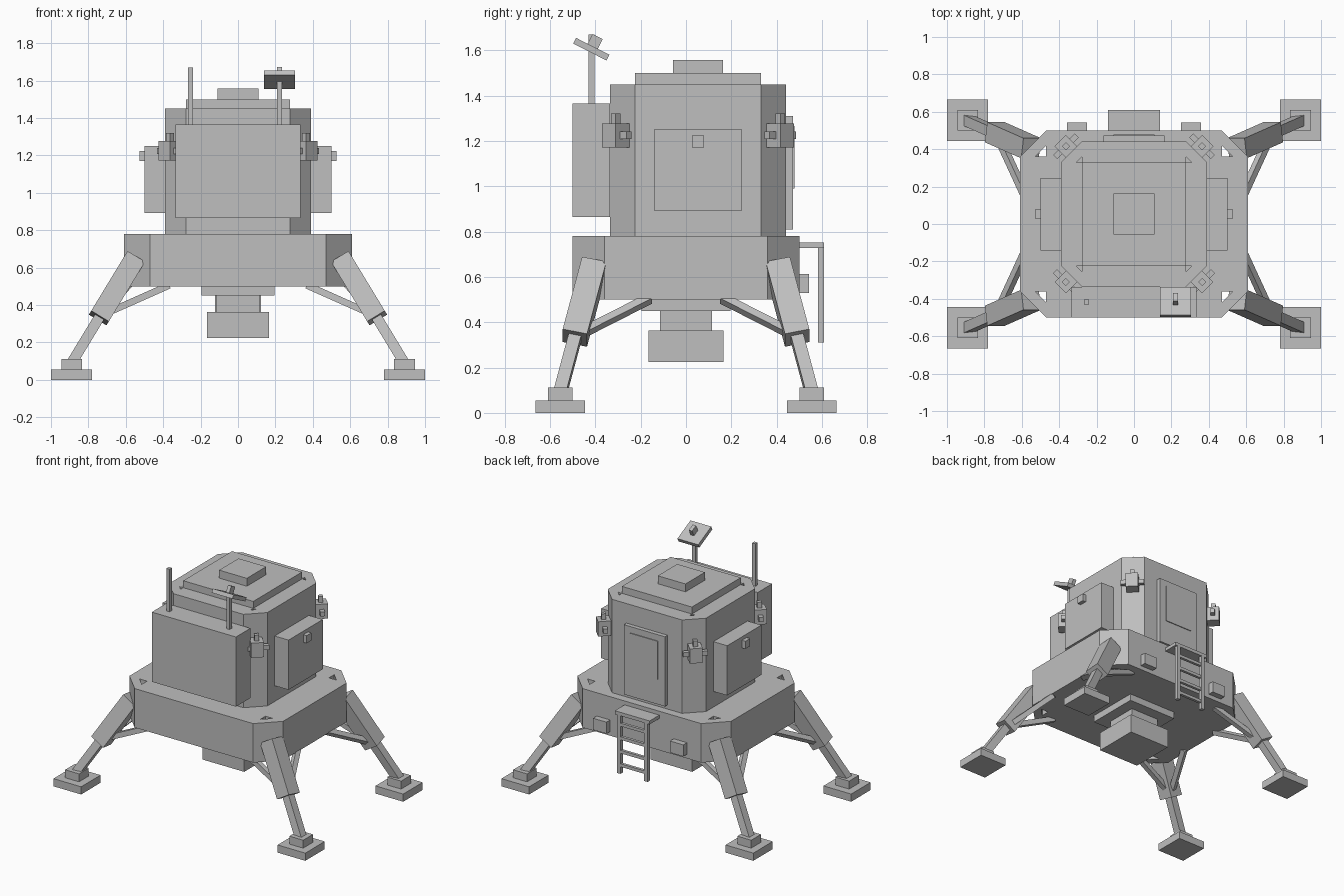
import bpy, bmesh
from mathutils import Vector, Matrix

if "Cube" in bpy.data.objects:
    bpy.data.objects.remove(bpy.data.objects["Cube"])

grey = bpy.data.materials.new("plain grey")
grey.diffuse_color = (0.52, 0.52, 0.52, 1)
grey.use_nodes = True
grey.node_tree.nodes["Principled BSDF"].inputs["Base Color"].default_value = grey.diffuse_color
CORNERS = [(sx, sy) for sx in (-1, 1) for sy in (-1, 1)]


def finish(bm, name):
    bmesh.ops.recalc_face_normals(bm, faces=bm.faces[:])
    me = bpy.data.meshes.new(name)
    bm.to_mesh(me)
    bm.free()
    me.materials.append(grey)
    ob = bpy.data.objects.new(name, me)
    bpy.context.collection.objects.link(ob)
    return ob


def add_cube(bm, centre, size, rot=Matrix.Identity(4)):
    m = Matrix.Translation(centre) @ rot @ Matrix.Diagonal((*size, 1))
    bmesh.ops.create_cube(bm, size=1, matrix=m)


def box(name, x, y, z):
    """Box from (min, max) ranges."""
    bm = bmesh.new()
    add_cube(bm, [sum(r) / 2 for r in (x, y, z)], [r[1] - r[0] for r in (x, y, z)])
    return finish(bm, name)


def bar(name, p, q, w):
    """Square bar between two points, one side kept square to the front view."""
    p, q = Vector(p), Vector(q)
    d = (q - p).normalized()
    u = Vector((0, 1, 0)).cross(d).normalized()
    v = d.cross(u)
    rot = Matrix((u, v, d)).transposed().to_4x4()
    bm = bmesh.new()
    add_cube(bm, (p + q) / 2, (w, w, (q - p).length), rot)
    return finish(bm, name)


def prism(bm, pts, z0, z1):
    lo = [bm.verts.new((x, y, z0)) for x, y in pts]
    hi = [bm.verts.new((x, y, z1)) for x, y in pts]
    bm.faces.new(lo)
    bm.faces.new(hi)
    for i in range(len(pts)):
        j = (i + 1) % len(pts)
        bm.faces.new((lo[i], lo[j], hi[j], hi[i]))


def octagon_body(name, hx, hy, cy, c, h, z0, z1):
    """Cross-shaped core with slanted corner panels that leave small gaps."""
    ix, iy, zc, dz = hx - c, hy - c, (z0 + z1) / 2, z1 - z0
    bm = bmesh.new()
    add_cube(bm, (0, cy, zc), (2 * ix, 2 * hy, dz))
    for s in (-1, 1):
        add_cube(bm, (s * (ix + c / 2), cy, zc), (c, 2 * iy, dz))
    for sx, sy in CORNERS:
        pts = [(ix + c, iy), (ix, iy + c), (ix, iy + h), (ix + h, iy)]
        prism(bm, [(sx * x, cy + sy * y) for x, y in pts], z0, z1)
    return finish(bm, name)


# Main bodies and roof
CY = 0.053
octagon_body("lower_stage", 0.61, 0.5, 0, 0.14, 0.06, 0.5, 0.78)
octagon_body("cabin", 0.39, 0.389, CY, 0.112, 0.03, 0.78, 1.45)
box("roof_plate", (-0.278, 0.278), (CY - 0.277, CY + 0.277), (1.45, 1.5))
box("roof_hatch", (-0.11, 0.11), (CY - 0.11, CY + 0.11), (1.5, 1.557))

# Front equipment box with two masts and a tilted dish
box("front_equipment_box", (-0.334, 0.334), (-0.5, -0.336), (0.865, 1.365))
box("antenna_mast", (-0.267, -0.241), (-0.43, -0.404), (1.365, 1.67))
box("dish_mast", (0.209, 0.235), (-0.43, -0.404), (1.365, 1.6))
tilt = Matrix.Rotation(-0.47, 4, 'X')
dish_at = Vector((0.222, -0.418, 1.605))
bm = bmesh.new()
add_cube(bm, dish_at, (0.165, 0.165, 0.028), tilt)
finish(bm, "dish_plate")
bm = bmesh.new()
add_cube(bm, dish_at + tilt.to_3x3() @ Vector((0, 0, 0.037)), (0.026, 0.05, 0.05), tilt)
finish(bm, "dish_feed")

# Side boxes with small knobs
for s in (-1, 1):
    box("side_box", sorted((s * 0.385, s * 0.5)), (CY - 0.194, CY + 0.194), (0.893, 1.25))
    box("side_knob", sorted((s * 0.5, s * 0.527)), (CY - 0.027, CY + 0.027), (1.17, 1.225))

# Thruster clusters on the cabin corners
for sx, sy in CORNERS:
    rot = Matrix.Rotation(0.785398 * sx * sy, 4, 'Z')   # local x points outward
    c = Vector((sx * 0.364, CY + sy * 0.363, 1.225))
    bm = bmesh.new()
    add_cube(bm, c, (0.085, 0.085, 0.106), rot)
    add_cube(bm, c + Vector((0, 0, 0.074)), (0.03, 0.03, 0.042), rot)
    for s in (-1, 1):
        add_cube(bm, c + rot.to_3x3() @ Vector((0, s * 0.062, 0)), (0.03, 0.04, 0.032), rot)
    finish(bm, "thruster_cluster")

# Rear door and window
box("rear_door", (-0.163, 0.163), (0.44, 0.472), (0.81, 1.31))
box("door_window", (-0.11, 0.11), (0.47, 0.478), (0.99, 1.265))

# Ladder with porch, and small rear lockers
box("ladder_porch", (-0.138, 0.138), (0.495, 0.61), (0.727, 0.752))
for s in (-1, 1):
    box("ladder_rail", (s * 0.108 - 0.014, s * 0.108 + 0.014), (0.582, 0.61), (0.31, 0.73))
    box("rear_locker", (s * 0.305 - 0.053, s * 0.305 + 0.053), (0.495, 0.542), (0.53, 0.613))
for i in range(4):
    z = 0.37 + i * 0.097
    box("ladder_rung", (-0.1, 0.1), (0.586, 0.606), (z - 0.011, z + 0.011))

# Engine
box("engine_mount", (-0.196, 0.196), (-0.196, 0.196), (0.45, 0.5))
box("engine_neck", (-0.114, 0.114), (-0.114, 0.114), (0.36, 0.45))
box("engine_bell", (-0.165, 0.165), (-0.165, 0.165), (0.224, 0.363))

# Legs
foot, top = Vector((0.89, 0.555, 0.09)), Vector((0.55, 0.405, 0.65))
for sx, sy in CORNERS:
    def m(p):
        return (sx * p[0], sy * p[1], p[2])

    def centred(name, half, z):
        box(name, (sx * 0.89 - half, sx * 0.89 + half),
            (sy * 0.555 - half, sy * 0.555 + half), z)

    centred("foot_pad", 0.11, (0, 0.055))
    centred("foot_block", 0.055, (0.055, 0.112))
    bar("lower_strut", m(foot), m(foot.lerp(top, 0.6)), 0.056)
    bar("upper_strut", m(foot.lerp(top, 0.43)), m(top), 0.11)
    joint = (0.73, 0.475, 0.345)
    bar("side_brace", m(joint), m((0.585, 0.16, 0.505)), 0.036)
    bar("inner_brace", m(joint), m((0.37, 0.42, 0.505)), 0.036)
